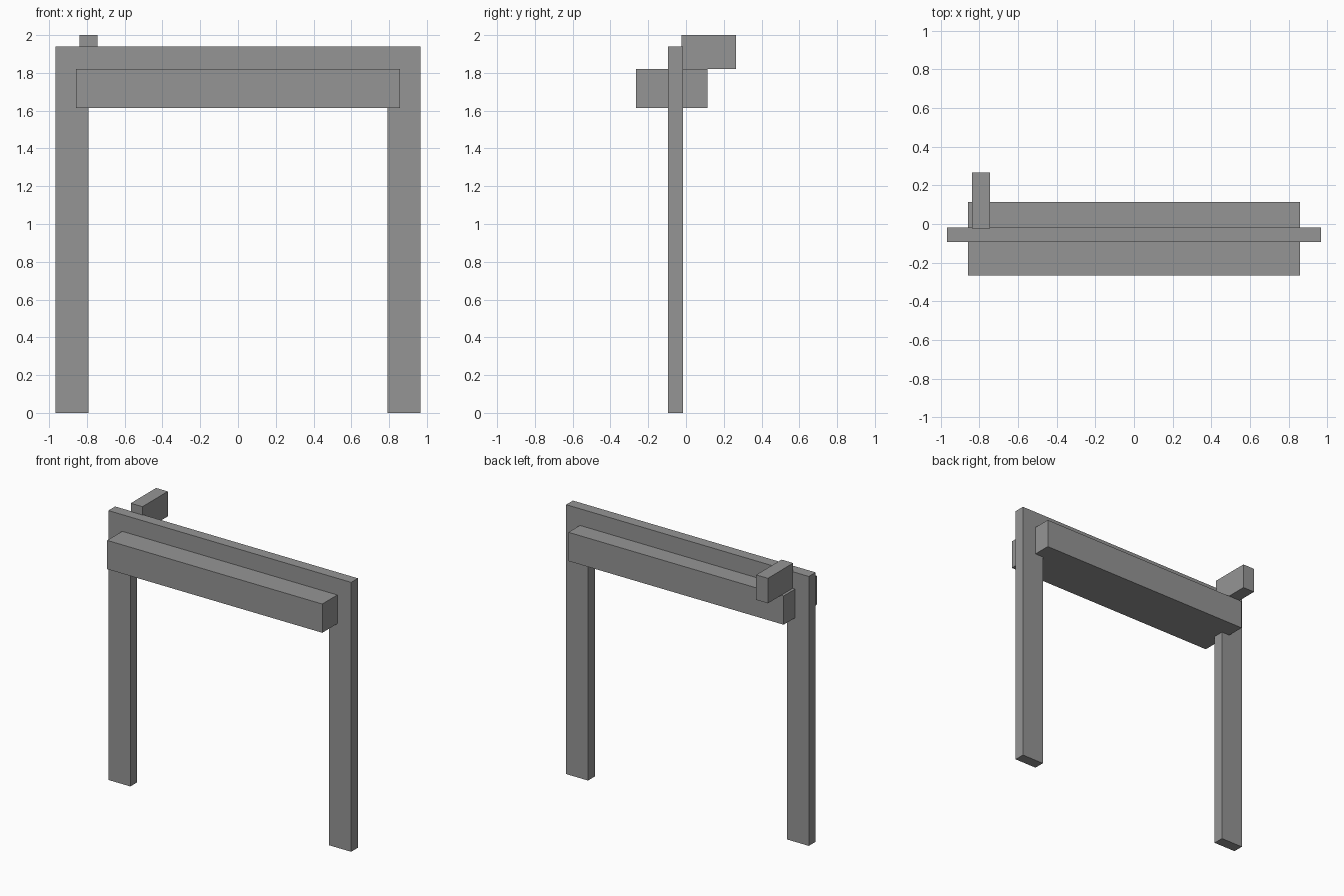
import bpy
import bmesh

cube = bpy.data.objects.get("Cube")
if cube:
    bpy.data.objects.remove(cube, do_unlink=True)

# Single grey material
grey = bpy.data.materials.new("mid_grey")
grey.use_nodes = True
colour = (0.3, 0.3, 0.3, 1)
grey.diffuse_color = colour
grey.node_tree.nodes["Principled BSDF"].inputs["Base Color"].default_value = colour


def prism(name, outline, front, back):
    """Extrude an x-z outline from the front y to the back y."""
    bm = bmesh.new()
    face = bm.faces.new([bm.verts.new((x, front, z)) for x, z in outline])
    result = bmesh.ops.extrude_face_region(bm, geom=[face])
    verts = [v for v in result["geom"] if isinstance(v, bmesh.types.BMVert)]
    bmesh.ops.translate(bm, vec=(0, back - front, 0), verts=verts)
    bmesh.ops.recalc_face_normals(bm, faces=bm.faces)
    mesh = bpy.data.meshes.new(name)
    bm.to_mesh(mesh)
    bm.free()
    mesh.materials.append(grey)
    obj = bpy.data.objects.new(name, mesh)
    bpy.context.collection.objects.link(obj)
    return obj


def box(name, x0, x1, y0, y1, z0, z1):
    return prism(name, [(x0, z0), (x1, z0), (x1, z1), (x0, z1)], y0, y1)


# Portal frame: two legs joined by a lintel
outer, inner, top, lintel = 0.967, 0.792, 1.94, 1.62
half = [(inner, lintel), (inner, 0), (outer, 0), (outer, top)]
outline = half + [(-x, z) for x, z in reversed(half)]
prism("portal_frame", outline, -0.094, -0.017)

# Beam passing through the lintel, front to back
box("cross_beam", -0.857, 0.857, -0.265, 0.113, 1.613, 1.82)

# Small block on the right, behind the frame
box("rear_block", -0.838, -0.745, -0.023, 0.265, 1.82, 2.0)
